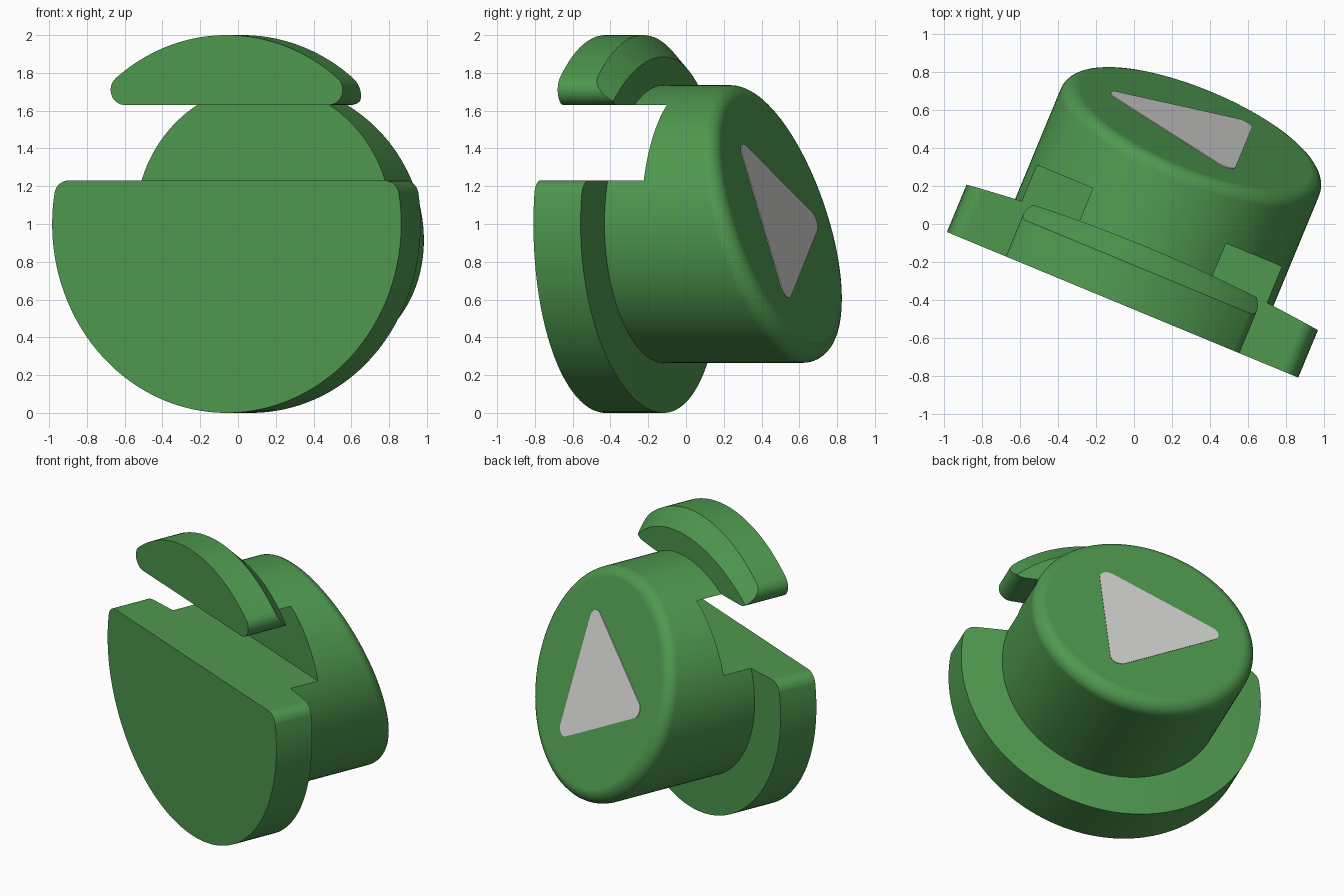
import bpy, bmesh
from math import sin, cos, pi, sqrt, acos, tan, radians, atan2
from mathutils import Vector, Matrix

if "Cube" in bpy.data.objects:
    bpy.data.objects.remove(bpy.data.objects["Cube"])

TURN = Matrix.Translation((-0.06, -0.425, 0)) @ Matrix.Rotation(radians(-22.5), 4, 'Z')
R, SLOT_LOW, SLOT_HIGH = 0.735, 1.23, 1.63   # stem radius, slot heights
MID, SLOPE = 1.01, -0.32                     # slanted end face: y = MID + SLOPE * (z - 1)


def material(name, rgb):
    m = bpy.data.materials.new(name)
    m.diffuse_color = (*rgb, 1)
    m.use_nodes = True
    m.node_tree.nodes["Principled BSDF"].inputs["Base Color"].default_value = m.diffuse_color
    return m


GREEN = material("green", (0.078, 0.315, 0.078))
GREY = material("light_grey", (0.65, 0.65, 0.64))


def loft(name, rings, mat=GREEN):
    """Closed solid through a list of equal-length rings."""
    bm = bmesh.new()
    loops = [[bm.verts.new(p) for p in ring] for ring in rings]
    n = len(loops[0])
    for a, b in zip(loops, loops[1:]):
        for i in range(n):
            j = (i + 1) % n
            bm.faces.new((a[i], a[j], b[j], b[i]))
    bm.faces.new(loops[0])
    bm.faces.new(loops[-1])
    bmesh.ops.recalc_face_normals(bm, faces=bm.faces)
    me = bpy.data.meshes.new(name)
    bm.to_mesh(me)
    bm.free()
    ob = bpy.data.objects.new(name, me)
    bpy.context.collection.objects.link(ob)
    me.materials.append(mat)
    return ob


def activate(ob):
    bpy.ops.object.select_all(action='DESELECT')
    ob.select_set(True)
    bpy.context.view_layer.objects.active = ob


def cut(ob, cutter, operation):
    activate(ob)
    mod = ob.modifiers.new("cut", 'BOOLEAN')
    mod.operation, mod.object, mod.solver = operation, cutter, 'EXACT'
    bpy.ops.object.modifier_apply(modifier=mod.name)
    bpy.data.objects.remove(cutter)


def finish(ob):
    activate(ob)
    bpy.ops.object.shade_smooth_by_angle(angle=radians(30))
    ob.modifiers.new("normals", 'WEIGHTED_NORMAL').keep_sharp = True
    ob.matrix_world = TURN


def arc(cx, cz, r, a0, a1, n):
    return [(cx + r * cos(a0 + (a1 - a0) * i / n), cz + r * sin(a0 + (a1 - a0) * i / n))
            for i in range(n + 1)]


def segment_outline(z, side, f=0.08):
    """Unit disc cut by a level chord, keeping the part on one side, with rounded corners."""
    h = side * (z - 1) + f                   # height of corner centres, measured to the kept side
    cx = sqrt((1 - f) ** 2 - h * h)
    a = atan2(h, cx)
    pts = arc(cx, h, f, -pi / 2, a, 10) + arc(0, 0, 1, a, pi - a, 96)[1:-1]
    pts += arc(-cx, h, f, pi - a, 3 * pi / 2, 10)
    return [(x, 1 + side * y) for x, y in pts]


def flange(name, z, side):
    outline = segment_outline(z, side)
    ob = loft(name, [[(x, y, h) for x, h in outline] for y in (0, 0.5)])
    # gently bowed back face
    bow = [(1.5 * k / 20, 0.33 - 0.06 * (1.5 * k / 20) ** 2) for k in range(-20, 21)]
    bow = [(-1.5, -1)] + bow + [(1.5, -1)]
    cut(ob, loft("bow_cutter", [[(x, y, h) for x, y in bow] for h in (-1, 3)]), 'INTERSECT')
    return ob


# Lower flange and upper flange with a bevelled rear rim
finish(flange("lower_flange", SLOT_LOW, -1))
upper = flange("upper_flange", SLOT_HIGH, 1)
cone = [[(r * cos(2 * pi * i / 192), y, 1 + r * sin(2 * pi * i / 192)) for i in range(192)]
        for r, y in ((1.715, -0.5), (0.715, 0.5))]
cut(upper, loft("rim_cutter", cone), 'INTERSECT')
finish(upper)

# Round stem with a slanted, filleted end
N, SEG, FILLET = 128, 8, 0.085
rings = [[] for _ in range(SEG + 2)]
for i in range(N):
    c, s = cos(2 * pi * i / N), sin(2 * pi * i / N)
    rings[0].append((R * c, 0.28, 1 + R * s))
    edge = Vector((R * c, MID + SLOPE * R * s, 1 + R * s))
    along, inward = Vector((0, -1, 0)), Vector((-c, -SLOPE * s, -s)).normalized()
    half = acos(along.dot(inward)) / 2
    back = FILLET / tan(half)
    p0, p2, w = edge + along * back, edge + inward * back, sin(half)
    for k in range(SEG + 1):
        t = k / SEG
        b0, b1, b2 = (1 - t) ** 2, 2 * w * t * (1 - t), t * t
        rings[k + 1].append((p0 * b0 + edge * b1 + p2 * b2) / (b0 + b1 + b2))
stem = loft("stem", rings)
box = [[(x, y, z) for x, y in ((-2, -1), (2, -1), (2, 0.507), (-2, 0.507))]
       for z in (SLOT_LOW, SLOT_HIGH)]
cut(stem, loft("slot_cutter", box), 'DIFFERENCE')
finish(stem)

# Rounded triangle plate on the slanted end
tri, corner = [], 0.06
for k in range(3):
    a = pi + k * 2 * pi / 3
    d = 0.545 - 2 * corner
    tri += arc(d * cos(a), d * sin(a), corner, a - pi / 3, a + pi / 3, 8)
tilt = 1 / sqrt(1 + SLOPE ** 2)
plate = [[(x, MID + SLOPE * (s * tilt + 0.015) + lift, 1.015 + s * tilt) for x, s in tri]
         for lift in (-0.003, 0.004)]
finish(loft("triangle_mark", plate, GREY))
